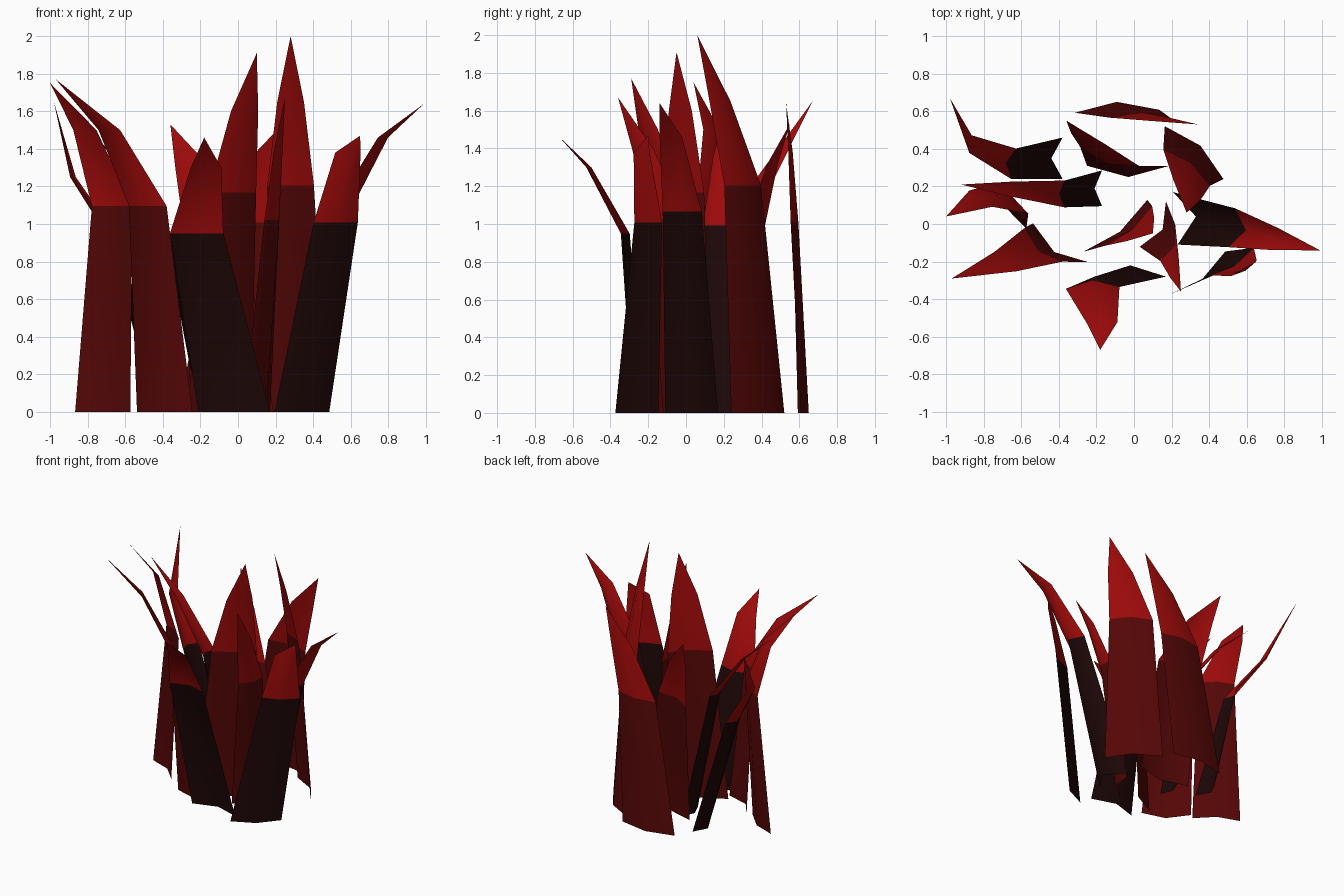
import bpy
from math import sin, cos, radians
from mathutils import Vector


def material(name, rgb):
    m = bpy.data.materials.new(name)
    m.diffuse_color = (*rgb, 1)
    return m


DARK = material("dark_base", (0.012, 0.002, 0.002))
DEEP = material("deep_red", (0.09, 0.002, 0.002))
RED = material("red", (0.34, 0.003, 0.003))

# base x, y, angle, width, fold | middle x, y, angle | upper z | tip x, y, z
BLADES = [
    (-0.38, 0.35, 90, 0.22, 0.06, -0.64, 0.32, 82, 1.25, -0.98, 0.67, 1.65),
    (-0.17, 0.19, 90, 0.19, 0.04, -0.37, 0.16, 90, 1.36, -0.92, 0.21, 1.60),
    (-0.72, 0.07, -33, 0.35, 0.04, -0.67, 0.13, -35, 1.50, -1.00, 0.04, 1.75),
    (-0.39, -0.10, -35, 0.36, -0.06, -0.48, -0.11, -42, 1.50, -0.97, -0.29, 1.77),
    (-0.02, -0.28, 0, 0.38, 0.06, -0.22, -0.34, 2, 1.30, -0.18, -0.67, 1.46),
    (0.10, 0.00, 60, 0.28, -0.06, 0.18, -0.10, 68, 1.40, 0.25, -0.36, 1.67),
    (0.22, 0.03, 95, 0.28, -0.11, 0.52, -0.02, 80, 1.46, 0.99, -0.14, 1.64),
    (0.34, -0.26, 38, 0.37, -0.04, 0.52, -0.20, 32, 1.38, 0.65, -0.20, 1.47),
    (0.32, 0.38, -42, 0.42, 0.05, 0.28, 0.30, -38, 1.65, 0.28, 0.06, 2.00),
    (-0.03, 0.31, 0, 0.44, -0.06, -0.13, 0.36, -18, 1.31, -0.36, 0.55, 1.53),
    (-0.09, 0.60, 2, 0.45, 0.05, 0.04, 0.56, -2, 1.38, 0.34, 0.53, 1.64),
    (-0.10, -0.01, 39, 0.44, -0.04, -0.03, -0.01, 40, 1.60, 0.10, -0.05, 1.91),
]
BLACK_STEMS = {0, 1, 4, 6, 7}
# Sideways bend of the upper level
BEND = {0: (-0.06, -0.07), 2: (0.02, 0.05), 3: (0.04, 0.0), 4: (0.03, -0.02),
        7: (0.0, -0.035)}


def row(x, y, z, angle, width, fold):
    """Left edge, folded centre line and right edge of one blade level."""
    a = radians(angle)
    c, d = Vector((x, y, z)), Vector((cos(a), sin(a), 0))
    n = Vector((-sin(a), cos(a), 0))
    return [c - d * width / 2, c + n * fold, c + d * width / 2]


def blade(index, data):
    bx, by, a0, w, fold, mx, my, a1, uz, tx, ty, tz = data
    dx, dy = BEND.get(index, (0, 0))
    verts = row(bx, by, 0, a0, w, fold)
    verts += row(mx, my, uz * 0.73, a1, w * 0.75, fold * 0.7)
    verts += row((mx + tx) / 2 + dx, (my + ty) / 2 + dy, uz, a1, w * 0.43, fold * 0.4)
    verts.append(Vector((tx, ty, tz)))
    faces = [(r + i, r + i + 1, r + i + 4, r + i + 3) for r in (0, 3) for i in (0, 1)]
    faces += [(6, 7, 9), (7, 8, 9)]
    name = f"grass_blade_{index + 1}"
    mesh = bpy.data.meshes.new(name)
    mesh.from_pydata(verts, [], faces)
    mesh.materials.append(DARK if index in BLACK_STEMS else DEEP)
    mesh.materials.append(RED)
    for f in mesh.polygons:
        f.use_smooth = True
        f.material_index = int(f.index > 1)
    bpy.context.collection.objects.link(bpy.data.objects.new(name, mesh))


# Tuft of folded blades
for i, data in enumerate(BLADES):
    blade(i, data)
